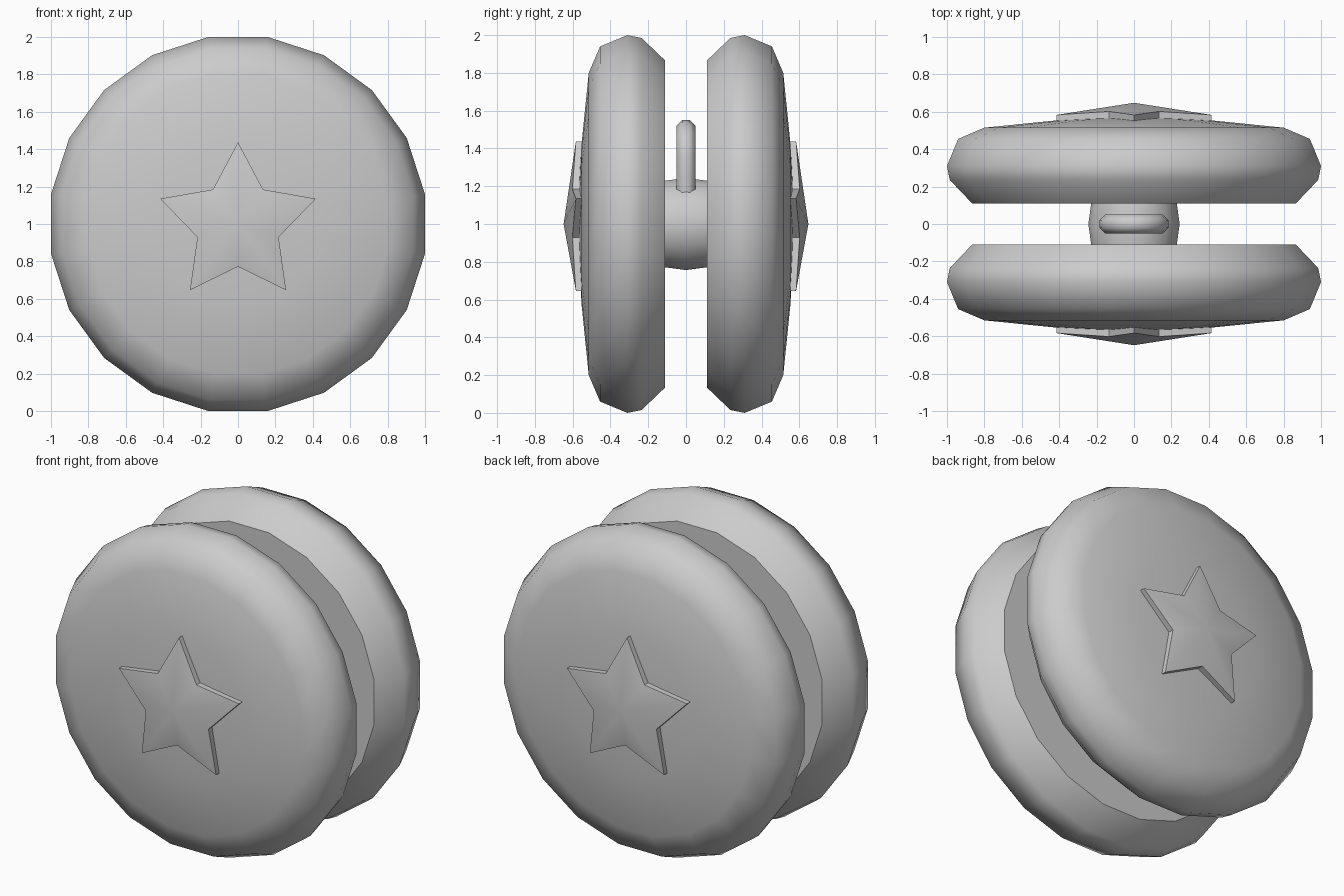
import bpy, bmesh, math

if "Cube" in bpy.data.objects:
    bpy.data.objects.remove(bpy.data.objects["Cube"])

grey = bpy.data.materials.new("plain_grey")
grey.diffuse_color = (0.6, 0.6, 0.6, 1)
grey.use_nodes = True
grey.node_tree.nodes["Principled BSDF"].inputs["Base Color"].default_value = grey.diffuse_color


def finish(bm, name, mirror=False, sharp=50):
    bmesh.ops.recalc_face_normals(bm, faces=bm.faces)
    for f in bm.faces:
        f.smooth = True
    for e in bm.edges:
        if e.is_boundary or e.calc_face_angle(0) > math.radians(sharp):
            e.smooth = False
    me = bpy.data.meshes.new(name)
    bm.to_mesh(me)
    bm.free()
    ob = bpy.data.objects.new(name, me)
    bpy.context.collection.objects.link(ob)
    me.materials.append(grey)
    if mirror:
        mod = ob.modifiers.new("mirror", 'MIRROR')
        mod.use_axis = (False, True, False)
        mod.use_mirror_merge = False
    return ob


def bridge(bm, a, b):
    n = len(a)
    return [bm.faces.new((a[i], a[(i + 1) % n], b[(i + 1) % n], b[i])) for i in range(n)]


def lathe(bm, profile, sides=20):
    """Rings around the y axis through z = 1; profile holds (y, radius)."""
    rings = []
    for y, r in profile:
        ang = [2 * math.pi * (i + 0.5) / sides for i in range(sides)]
        rings.append([bm.verts.new((r * math.sin(t), y, 1 + r * math.cos(t))) for t in ang])
    for a, b in zip(rings, rings[1:]):
        bridge(bm, a, b)
    return rings


# Two rounded halves, with a crisp flat inner face
bm = bmesh.new()
rings = lathe(bm, [(-0.11, 0.876), (-0.235, 0.997), (-0.31, 1.0125), (-0.455, 0.952),
                   (-0.515, 0.81), (-0.552, 0.44), (-0.567, 0.2)])
bm.faces.new(rings[-1])
bm.faces.new(rings[0])
rim = set(rings[0])
half = finish(bm, "yoyo_half", mirror=True, sharp=180)
for e in half.data.edges:
    if all(v < 20 for v in e.vertices):
        e.use_edge_sharp = True

# Raised star on each outer face, peaked in the middle
bm = bmesh.new()
top, base = [], []
for i in range(10):
    r, y = ((0.437, -0.583), (0.228, -0.602))[i % 2]
    t = math.pi * i / 5
    x, z = r * math.sin(t), 1 + r * math.cos(t)
    top.append(bm.verts.new((x, y, z)))
    base.append(bm.verts.new((x, -0.53, z)))
bridge(bm, top, base)
peak = bm.verts.new((0, -0.648, 1))
for i in range(10):
    bm.faces.new((top[i], top[(i + 1) % 10], peak))
bm.faces.new(base)
finish(bm, "star", mirror=True, sharp=35)

# Axle, slightly thicker in the middle
bm = bmesh.new()
lathe(bm, [(-0.15, 0.225), (-0.11, 0.232), (0, 0.247), (0.11, 0.232), (0.15, 0.225)])
finish(bm, "axle")

# String loop standing on the axle: arch whose legs run into the axle
bm = bmesh.new()
path = [(-0.12, 1.08, -1, 0), (-0.135, 1.25, -1, 0)]
for i in range(9):
    t = math.pi * (1 - i / 8)
    path.append((0.135 * math.cos(t), 1.365 + 0.135 * math.sin(t), math.cos(t), math.sin(t)))
path += [(0.135, 1.25, 1, 0), (0.12, 1.08, 1, 0)]
rings = []
for x, z, nx, nz in path:
    ring = []
    for k in range(8):
        a = 2 * math.pi * (k + 0.5) / 8
        d = 0.054 * math.cos(a)
        ring.append(bm.verts.new((x + nx * d, 0.054 * math.sin(a), z + nz * d)))
    rings.append(ring)
for a, b in zip(rings, rings[1:]):
    bridge(bm, a, b)
bm.faces.new(rings[0])
bm.faces.new(rings[-1])
finish(bm, "string_loop")
